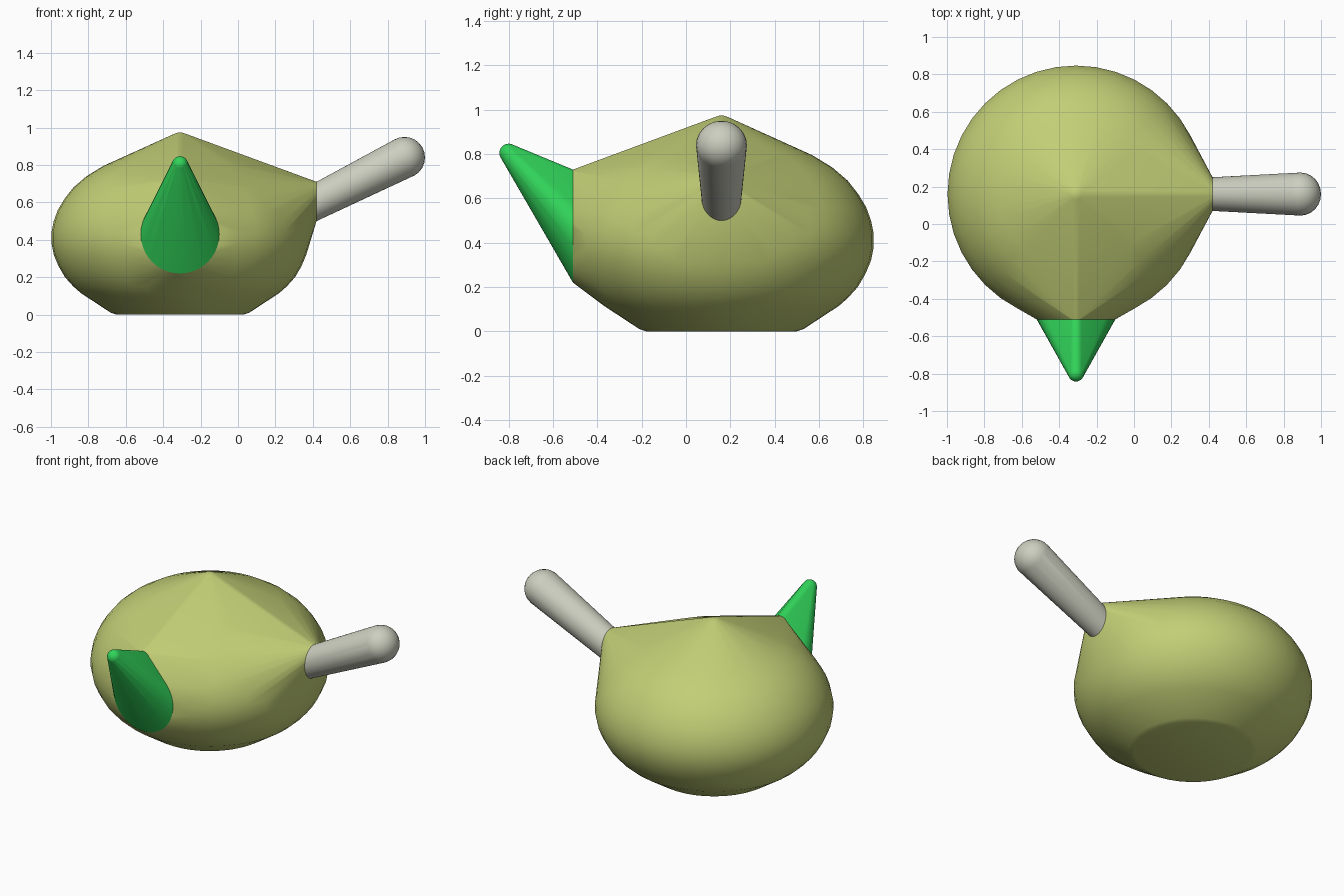
import bpy, bmesh, math
from mathutils import Vector

old = bpy.data.objects.get("Cube")
if old:
    bpy.data.objects.remove(old, do_unlink=True)

CX, CY = -0.31, 0.16          # axis of the round body
SPOUT_Y, HANDLE_X = -0.51, 0.42   # planes where spout and handle join


def material(name, rgb):
    m = bpy.data.materials.new(name)
    m.use_nodes = True
    m.diffuse_color = (*rgb, 1)
    m.node_tree.nodes["Principled BSDF"].inputs["Base Color"].default_value = (*rgb, 1)
    return m


def ring(center, u, v, n=40):
    """Ellipse of points spanned by the half-axes u and v."""
    c, u, v = Vector(center), Vector(u), Vector(v)
    return [c + u * math.cos(2 * math.pi * i / n) + v * math.sin(2 * math.pi * i / n)
            for i in range(n)]


def ball(center, rx, ry, rz, n=24):
    """Points of an ellipsoid."""
    pts = []
    for j in range(n // 2 + 1):
        a = math.pi * j / (n // 2)
        s = max(math.sin(a), 1e-4)
        z = center[2] + rz * math.cos(a)
        pts += ring((center[0], center[1], z), (rx * s, 0, 0), (0, ry * s, 0), n)
    return pts


def hull(name, pts, mat, open_axis=None, open_at=0.0, angle=30):
    """Tight skin around points; the joining face can be left open."""
    bm = bmesh.new()
    for p in pts:
        bm.verts.new(p)
    bmesh.ops.remove_doubles(bm, verts=bm.verts, dist=0.002)
    bmesh.ops.convex_hull(bm, input=bm.verts)
    loose = [v for v in bm.verts if not v.link_faces]
    bmesh.ops.delete(bm, geom=loose, context="VERTS")
    if open_axis is not None:
        cap = [f for f in bm.faces
               if all(abs(v.co[open_axis] - open_at) < 1e-4 for v in f.verts)]
        bmesh.ops.delete(bm, geom=cap, context="FACES")
    bmesh.ops.recalc_face_normals(bm, faces=bm.faces)
    me = bpy.data.meshes.new(name)
    bm.to_mesh(me)
    bm.free()
    ob = bpy.data.objects.new(name, me)
    bpy.context.collection.objects.link(ob)
    me.materials.append(mat)
    bpy.ops.object.select_all(action="DESELECT")
    ob.select_set(True)
    bpy.context.view_layer.objects.active = ob
    bpy.ops.object.shade_smooth_by_angle(angle=math.radians(angle))
    return ob


olive = material("olive glaze", (0.54, 0.62, 0.18))
green = material("bright green", (0.03, 0.65, 0.10))
grey = material("warm grey", (0.60, 0.62, 0.52))

# Joining outlines: a teardrop for the spout and an oval for the handle
spout_base = (ring((CX, SPOUT_Y, 0.43), (0.21, 0, 0), (0, 0, 0.21))
              + ring((CX, SPOUT_Y, 0.69), (0.04, 0, 0), (0, 0, 0.04), 16))
handle_base = ring((HANDLE_X, CY, 0.605), (0, 0.09, 0), (0, 0, 0.105))

# Body: round profile (radius, height) stretched out to meet both joints
profile = [(0.34, 0.0), (0.37, 0.01), (0.53, 0.115), (0.57, 0.15), (0.615, 0.2),
           (0.65, 0.26), (0.675, 0.32), (0.687, 0.38), (0.687, 0.44), (0.675, 0.5),
           (0.653, 0.56), (0.617, 0.62), (0.57, 0.68), (0.5, 0.74), (0.41, 0.795),
           (0.03, 0.967), (0.012, 0.973)]
body_pts = spout_base + handle_base
for r, z in profile:
    body_pts += ring((CX, CY, z), (r, 0, 0), (0, r, 0))
for p in body_pts:
    p.y = max(p.y, SPOUT_Y)
hull("body", body_pts, olive)

# Spout: teardrop drawn up to a small rounded tip
hull("spout", spout_base + ball((CX, -0.80, 0.805), 0.042, 0.042, 0.042),
     green, 1, SPOUT_Y, 40)

# Handle: rises outward to a rounded end
hull("handle", handle_base + ball((0.89, CY, 0.84), 0.11, 0.115, 0.11),
     grey, 0, HANDLE_X, 40)
